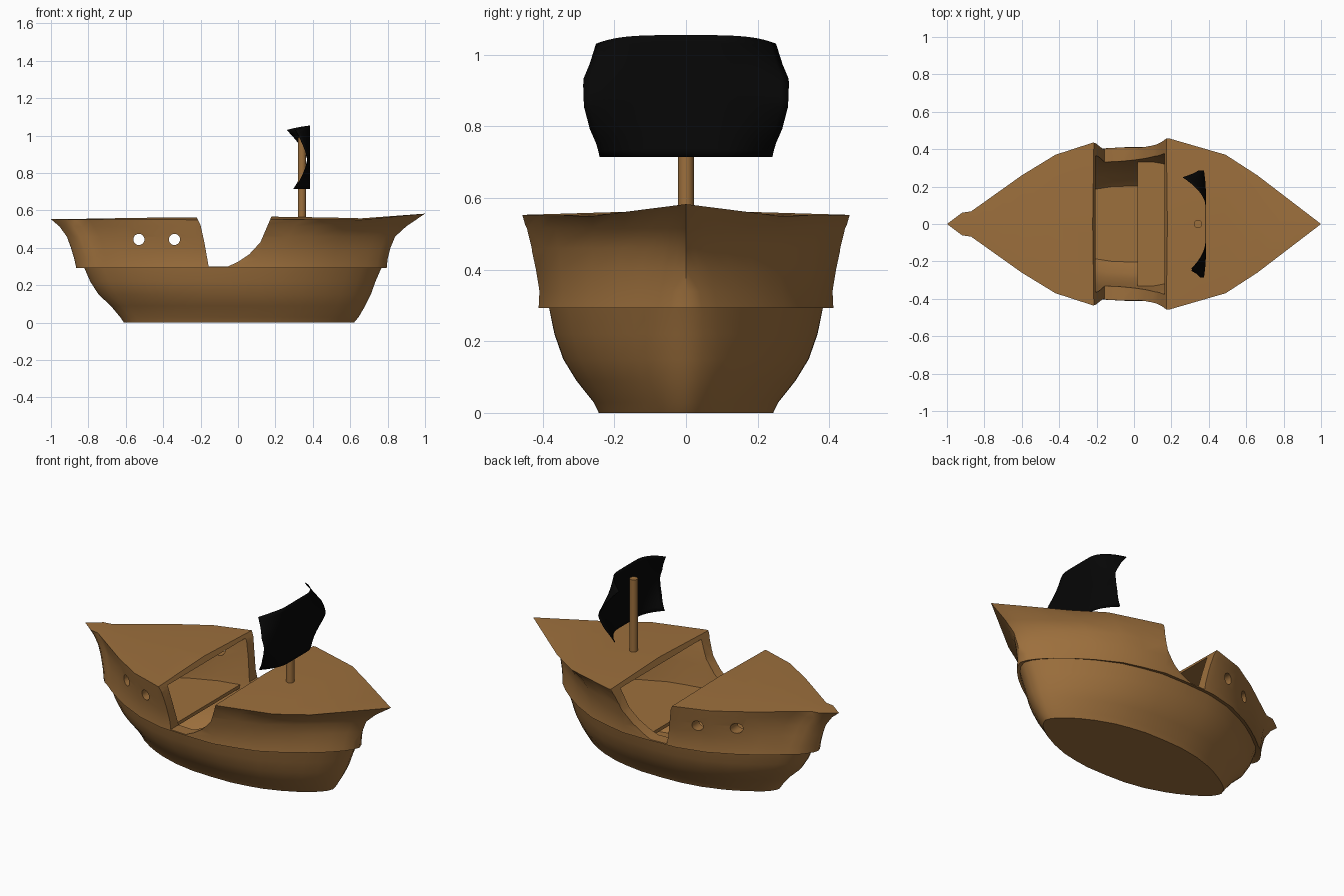
import bpy, bmesh, math

if "Cube" in bpy.data.objects:
    bpy.data.objects.remove(bpy.data.objects["Cube"])


def material(name, col):
    m = bpy.data.materials.new(name)
    m.diffuse_color = (*col, 1)
    m.use_nodes = True
    m.node_tree.nodes["Principled BSDF"].inputs["Base Color"].default_value = m.diffuse_color
    return m


WOOD = material("brown wood", (0.335, 0.16, 0.046))
BLACK = material("black cloth", (0.002, 0.002, 0.002))


def interp(pts, x):
    if x <= pts[0][0]:
        return pts[0][1]
    for (a, fa), (b, fb) in zip(pts, pts[1:]):
        if x <= b:
            return fa + (fb - fa) * (x - a) / (b - a)
    return pts[-1][1]


def make(name, bm, mat):
    bmesh.ops.remove_doubles(bm, verts=bm.verts, dist=1e-5)
    bmesh.ops.recalc_face_normals(bm, faces=bm.faces)
    me = bpy.data.meshes.new(name)
    bm.to_mesh(me)
    bm.free()
    ob = bpy.data.objects.new(name, me)
    bpy.context.collection.objects.link(ob)
    me.materials.append(mat)
    return ob


def smooth(ob, deg):
    bpy.ops.object.select_all(action='DESELECT')
    ob.select_set(True)
    bpy.context.view_layer.objects.active = ob
    bpy.ops.object.shade_smooth_by_angle(angle=math.radians(deg))


# Plan outline of the deck, and height of its edge
PLAN = [(-1, 0), (-.92, .06), (-.87, .068), (-.6, .26), (-.42, .37), (-.22, .435),
        (.19, .457), (.49, .37), (.66, .26), (1, 0)]
SHEER = [(-1, .553), (-.22, .55), (.18, .553), (.66, .55), (1, .583)]
CAMBER = .03
STATIONS = [-1, -.99, -.96, -.92, -.87, -.8, -.7, -.6, -.42, -.22, -.02,
            .19, .35, .49, .66, .78, .87, .94, .98, 1]


def half_ring(z, xl, xr, w, k, inset=0):
    """Half outline at one level: k blends a rounded plan to the pointed deck plan."""
    out = []
    for s in STATIONS:
        x = xl + (xr - xl) * (s + 1) / 2
        rnd = max(0, 1 - abs(s) ** 2.2) ** .58
        y = w * ((1 - k) * rnd + k * interp(PLAN, s) / .457)
        y = max(0, min(y, interp(PLAN, x) - inset))
        out.append((x, y, interp(SHEER, x) if z is None else z))
    return out


def loft(name, levels, inset=0):
    """Closed solid from stacked mirrored outlines, capped with a centre ridge."""
    bm = bmesh.new()
    rows = []
    for lv in levels:
        h = half_ring(*lv, inset if lv[0] is not None else 0)
        c = CAMBER if lv[0] is None else 0
        row = [[bm.verts.new((x, sg * y, z)) for x, y, z in h] for sg in (1, -1)]
        row.append([bm.verts.new((x, 0, z + c * y)) for x, y, z in h])
        rows.append(row)
    n = len(STATIONS)
    for a, b in zip(rows, rows[1:]):
        for side in (0, 1):
            for i in range(n - 1):
                bm.faces.new((a[side][i], a[side][i + 1], b[side][i + 1], b[side][i]))
    for r in (rows[0], rows[-1]):
        for side in (0, 1):
            for i in range(n - 1):
                bm.faces.new((r[side][i], r[side][i + 1], r[2][i + 1], r[2][i]))
    return make(name, bm, WOOD)


# Hull: rounded lower body, step at the wale, flared upper body
hull = loft("hull", [
    (0, -.61, .62, .245, .25), (.03, -.63, .645, .26, .25), (.09, -.68, .68, .308, .25),
    (.15, -.745, .71, .345, .25), (.22, -.79, .735, .37, .28), (.30, -.825, .77, .387, .35),
    (.293, -.865, .795, .415, .45), (.34, -.875, .80, .412, .55), (.40, -.893, .815, .421, .68),
    (.46, -.915, .84, .433, .82), (.515, -.955, .90, .447, .92), (None, -1, 1, .457, 1)], .003)

# Hollow hold
cavity = loft("hold_cutter", [
    (.03, -.57, .58, .205, .25), (.09, -.63, .63, .265, .25), (.15, -.68, .66, .295, .25),
    (.22, -.73, .68, .32, .28), (.30, -.76, .70, .34, .38), (.40, -.80, .73, .36, .65),
    (.46, -.82, .75, .372, .8), (.533, -.83, .80, .385, .9)], .055)


# Waist opening between the two upper decks
def prism(name, prof, y0, y1):
    bm = bmesh.new()
    a = [bm.verts.new((x, y0, z)) for x, z in prof]
    b = [bm.verts.new((x, y1, z)) for x, z in prof]
    bm.faces.new(a)
    bm.faces.new(b)
    for i in range(len(a)):
        j = (i + 1) % len(a)
        bm.faces.new((a[i], a[j], b[j], b[i]))
    return make(name, bm, WOOD)


waist = prism("waist_cutter", [(-.23, .7), (-.222, .565), (-.2, .52), (-.18, .43), (-.157, .3),
                               (-.055, .3), (.0, .325), (.06, .365), (.12, .43), (.178, .565),
                               (.185, .7)], -.7, .7)

# Portholes through both sides near the stern
ports = [prism("porthole_cutter",
               [(cx + .03 * math.cos(t * math.pi / 10), .445 + .03 * math.sin(t * math.pi / 10))
                for t in range(20)], -.7, .7) for cx in (-.53, -.34)]

for c in [cavity, waist] + ports:
    c.hide_render = True
    m = hull.modifiers.new("cut", 'BOOLEAN')
    m.operation = 'DIFFERENCE'
    m.solver = 'EXACT'
    m.object = c
dg = bpy.context.evaluated_depsgraph_get()
hull.data = bpy.data.meshes.new_from_object(hull.evaluated_get(dg))
hull.modifiers.clear()
for c in [cavity, waist] + ports:
    bpy.data.objects.remove(c)
smooth(hull, 45)


# Inner floors on both sides of the open hold
def floor(name, x0, x1):
    line = [(x, y + .01) for x, y, z in half_ring(.28, -.755, .70, .335, .35, .055)]
    bm = bmesh.new()
    xs = sorted({x0, x1, *[x for x, y in line if x0 < x < x1]})
    prof = [(x, interp(line, x)) for x in xs] + [(x, -interp(line, x)) for x in reversed(xs)]
    f = bm.faces.new([bm.verts.new((x, y, .255)) for x, y in prof])
    ext = bmesh.ops.extrude_face_region(bm, geom=[f], use_keep_orig=True)
    for v in ext["geom"]:
        if isinstance(v, bmesh.types.BMVert):
            v.co.z = .275
    return make(name, bm, WOOD)


floor("stern_floor", -.75, -.21)
floor("bow_floor", .02, .69)

# Mast
bm = bmesh.new()
bmesh.ops.create_cone(bm, cap_ends=True, segments=20, radius1=.022, radius2=.022, depth=.45)
bmesh.ops.translate(bm, verts=bm.verts, vec=(.342, 0, .765))
smooth(make("mast", bm, WOOD), 35)

# Sail: flat sheet whose corners curl back towards the stern, each by its own amount
SIDE = [(0, .24), (.1, .247), (.25, .268), (.45, .285), (.68, .287), (.82, .268), (1, .25)]
CURL = {(False, False): .065, (False, True): .065, (True, False): .075, (True, True): .11}
bm = bmesh.new()
NU, NV = 28, 16
grid = []
for j in range(NV + 1):
    v = j / NV
    row = []
    for i in range(NU + 1):
        u = 2 * i / NU - 1
        curl = max(0, (abs(u) - .4) / .6) ** 1.8 * abs(2 * v - 1) ** 1.4
        x = .384 - curl * CURL[u > 0, v > .5] - .012 * u ** 4
        z = .715 + v * (.34 - .025 * u ** 4)
        row.append(bm.verts.new((x, u * interp(SIDE, v), z)))
    grid.append(row)
for j in range(NV):
    for i in range(NU):
        bm.faces.new((grid[j][i], grid[j][i + 1], grid[j + 1][i + 1], grid[j + 1][i]))
sail = make("sail", bm, BLACK)
sol = sail.modifiers.new("thickness", 'SOLIDIFY')
sol.thickness = .004
sol.offset = 0
smooth(sail, 40)
